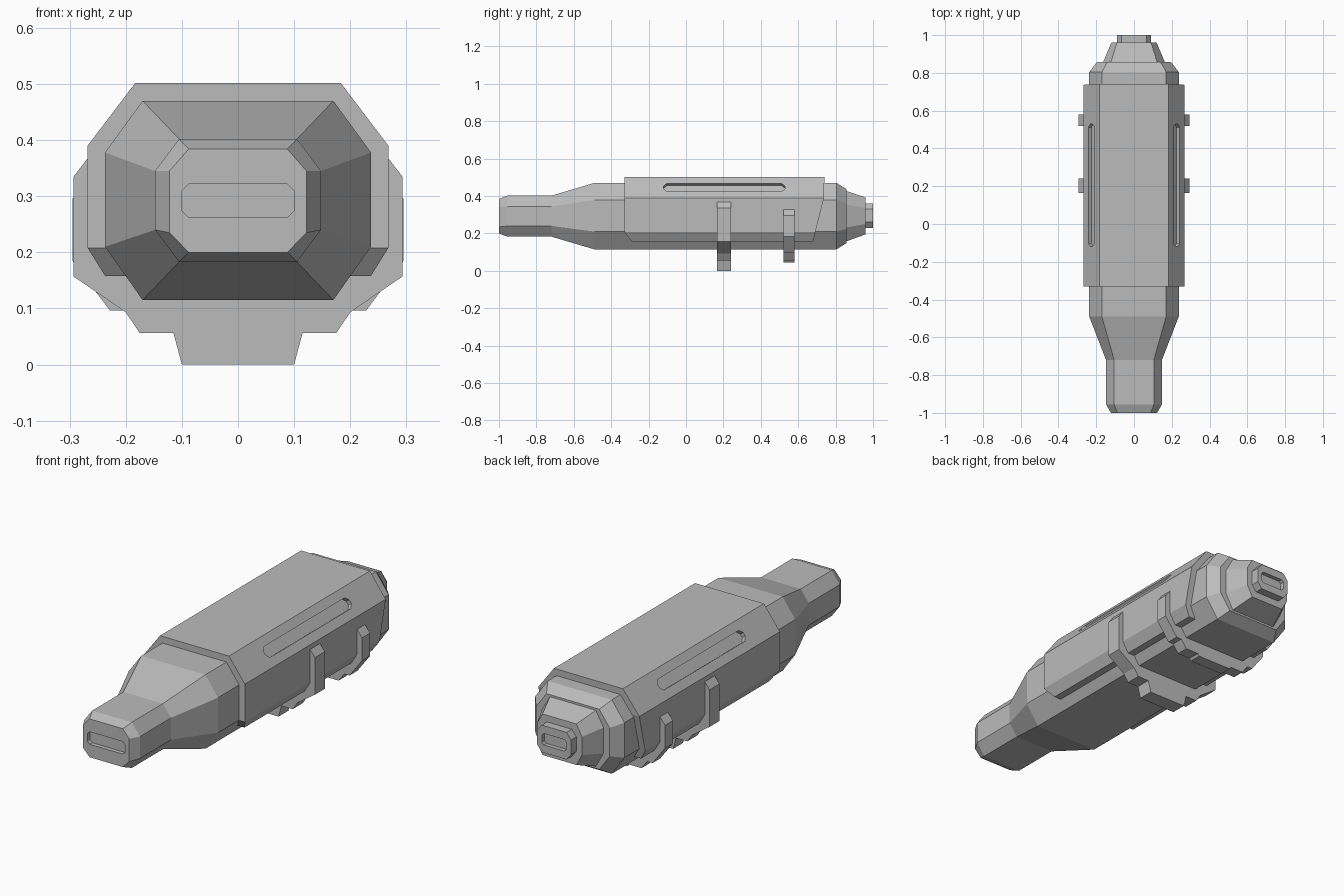
import bpy, bmesh, math
from mathutils import Vector, Matrix

cube = bpy.data.objects.get("Cube")
if cube:
    bpy.data.objects.remove(cube, do_unlink=True)

grey = bpy.data.materials.new("plain grey")
grey.use_nodes = True
colour = (0.5, 0.5, 0.5, 1)
grey.diffuse_color = colour
grey.node_tree.nodes["Principled BSDF"].inputs["Base Color"].default_value = colour


def finish(name, bm):
    bmesh.ops.recalc_face_normals(bm, faces=bm.faces)
    mesh = bpy.data.meshes.new(name)
    bm.to_mesh(mesh)
    bm.free()
    mesh.materials.append(grey)
    obj = bpy.data.objects.new(name, mesh)
    bpy.context.collection.objects.link(obj)
    return obj


def loft(name, sections):
    """Skin mirrored half sections, each a list of (x, y, z) from top to bottom."""
    bm = bmesh.new()
    rings = []
    for half in sections:
        right = [bm.verts.new((-x, y, z)) for x, y, z in half]
        left = [bm.verts.new(p) for p in half]
        rings.append(left + right[::-1])
    n = len(rings[0])
    for a, b in zip(rings, rings[1:]):
        for i in range(n):
            j = (i + 1) % n
            bm.faces.new((a[i], a[j], b[j], b[i]))
    # close each end in level strips so that sloping ends stay flat
    for ring in (rings[0], rings[-1]):
        for i in range(n // 2 - 1):
            bm.faces.new((ring[i], ring[i + 1], ring[n - 2 - i], ring[n - 1 - i]))
    return finish(name, bm)


def octagon(y, half_width, flat, top, side_top, side_bottom, bottom):
    return [(flat, y, top), (half_width, y, side_top),
            (half_width, y, side_bottom), (flat, y, bottom)]


def cut_slot(target, centre, along, normal, length, width, depth, corner):
    """Sink a slot with chamfered ends into the target."""
    along, normal = Vector(along).normalized(), Vector(normal).normalized()
    across = normal.cross(along)
    h, w = length / 2, width / 2
    outline = [(h - corner, w), (h, w - corner), (h, corner - w), (h - corner, -w),
               (corner - h, -w), (-h, corner - w), (-h, w - corner), (corner - h, w)]
    bm = bmesh.new()
    base = [bm.verts.new(Vector(centre) + along * u + across * v - normal * depth)
            for u, v in outline]
    face = bm.faces.new(base)
    out = bmesh.ops.extrude_face_region(bm, geom=[face])
    moved = [v for v in out["geom"] if isinstance(v, bmesh.types.BMVert)]
    bmesh.ops.translate(bm, verts=moved, vec=normal * depth * 2)
    cutter = finish("slot_cutter", bm)
    cutter.hide_render = True
    mod = target.modifiers.new("slot", 'BOOLEAN')
    mod.operation, mod.solver, mod.object = 'DIFFERENCE', 'EXACT', cutter
    bpy.context.view_layer.objects.active = target
    bpy.ops.object.modifier_apply(modifier=mod.name)
    bpy.data.objects.remove(cutter, do_unlink=True)


# inner body with narrow nose and stepped tail
nose = (0.148, 0.105, 0.402, 0.345, 0.24, 0.183)
middle = (0.237, 0.17, 0.47, 0.378, 0.21, 0.115)
body = loft("inner_body", [
    octagon(-1.0, 0.122, 0.088, 0.384, 0.345, 0.235, 0.20),
    octagon(-0.955, *nose),
    octagon(-0.72, *nose),
    octagon(-0.49, *middle),
    octagon(0.805, *middle),
    octagon(0.858, 0.195, 0.14, 0.437, 0.362, 0.225, 0.148),
    octagon(0.858, 0.163, 0.122, 0.427, 0.355, 0.232, 0.158),
    octagon(0.96, 0.12, 0.09, 0.392, 0.338, 0.25, 0.195),
])
cut_slot(body, (0, -1, 0.292), (1, 0, 0), (0, -1, 0), 0.2, 0.06, 0.02, 0.012)

# tail cap
cap_shape = (0.09, 0.066, 0.36, 0.33, 0.26, 0.23)
tail_cap = loft("tail_cap", [octagon(0.94, *cap_shape), octagon(1.0, *cap_shape)])
cut_slot(tail_cap, (0, 1, 0.295), (1, 0, 0), (0, 1, 0), 0.13, 0.055, 0.02, 0.01)

# outer shell with raked lower ends
profile = [(0.183, 0.502), (0.268, 0.39), (0.268, 0.208), (0.237, 0.158)]
front_y = (-0.33, -0.33, -0.33, -0.29)
back_y = (0.74, 0.737, 0.692, 0.68)
shell = loft("outer_shell", [[(x, y, z) for (x, z), y in zip(profile, ends)]
                             for ends in (front_y, back_y)])

# long slots on the shell shoulders
for side in (-1, 1):
    cut_slot(shell, (side * 0.2255, 0.205, 0.446), (0, 1, 0),
             (side * 0.112, 0, 0.085), 0.65, 0.054, 0.02, 0.018)


def strap(name, y0, y1, half):
    loft(name, [[(x, y, z) for x, z in half] for y in (y0, y1)])


# straps under the body
strap("front_strap", 0.165, 0.24,
      [(0.26, 0.378), (0.293, 0.335), (0.293, 0.157), (0.2, 0.093),
       (0.175, 0.056), (0.115, 0.056), (0.1, 0.0)])
strap("rear_strap", 0.52, 0.58,
      [(0.26, 0.338), (0.295, 0.295), (0.295, 0.185), (0.228, 0.096),
       (0.2, 0.096), (0.17, 0.056), (0.1, 0.056), (0.092, 0.045)])
